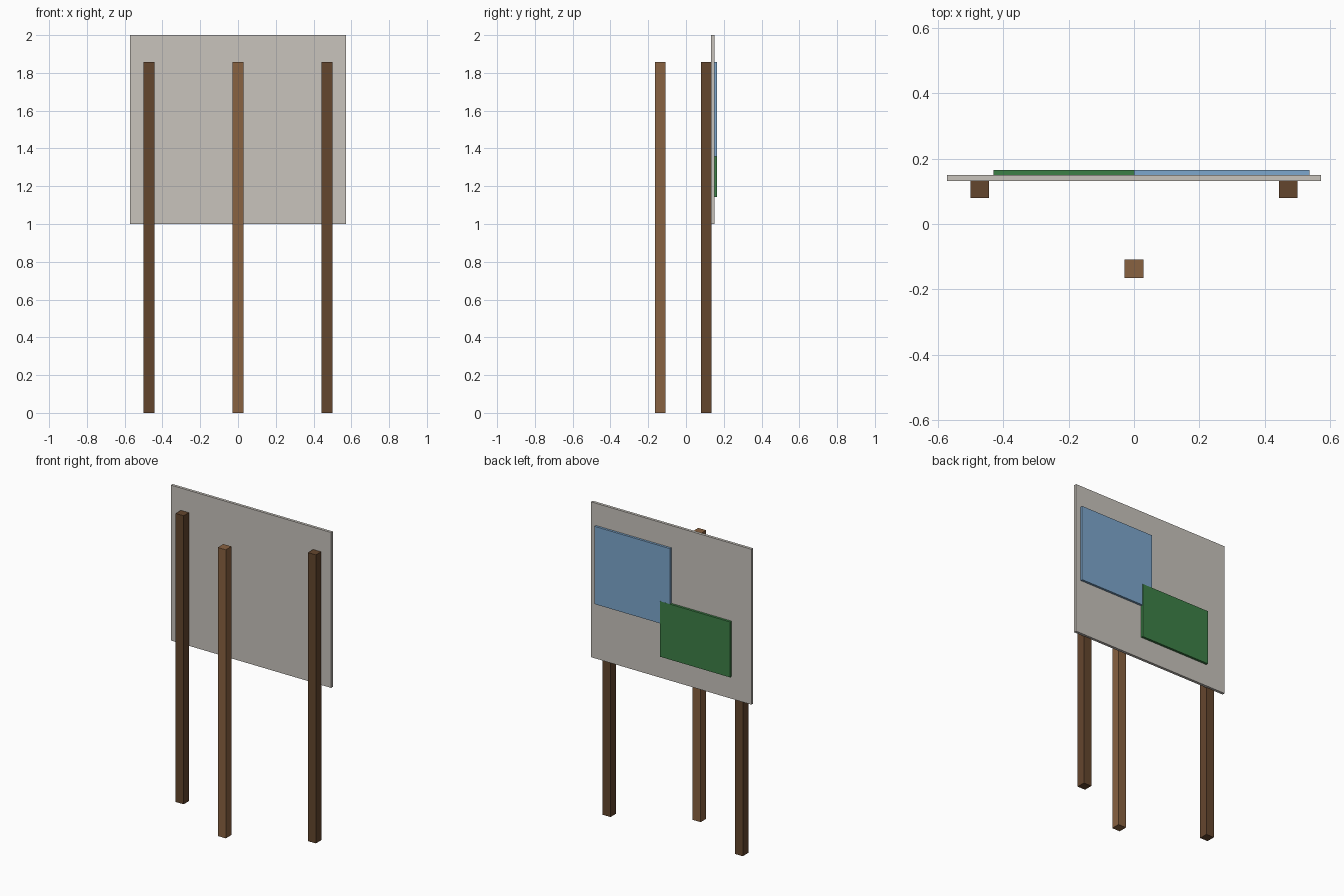
import bpy

# Remove the default cube
cube = bpy.data.objects.get("Cube")
if cube:
    bpy.data.objects.remove(cube, do_unlink=True)


def make_material(name, rgb):
    mat = bpy.data.materials.new(name)
    mat.use_nodes = True
    mat.diffuse_color = (*rgb, 1)
    mat.node_tree.nodes["Principled BSDF"].inputs["Base Color"].default_value = (*rgb, 1)
    return mat


def make_box(name, mat, x, y, z):
    """Box from (min, max) ranges on each axis."""
    spans = (x, y, z)
    bpy.ops.mesh.primitive_cube_add(size=1, location=[(a + b) / 2 for a, b in spans])
    obj = bpy.context.object
    obj.name = name
    obj.scale = [b - a for a, b in spans]
    bpy.ops.object.transform_apply(location=False, rotation=False, scale=True)
    obj.data.materials.append(mat)
    return obj


dark_wood = make_material("dark_wood", (0.127, 0.061, 0.027))
light_wood = make_material("light_wood", (0.25, 0.122, 0.053))
pale_grey = make_material("pale_grey", (0.58, 0.55, 0.505))
sky_blue = make_material("sky_blue", (0.205, 0.385, 0.61))
leaf_green = make_material("leaf_green", (0.046, 0.215, 0.062))

POST = 0.057
POST_TOP = 1.857

# Posts: a dark pair against the board and a lighter one standing in front
for side, sign in (("left", 1), ("right", -1)):
    mid = sign * 0.471
    make_box(side + "_post", dark_wood, (mid - POST / 2, mid + POST / 2),
             (0.079, 0.079 + POST), (0, POST_TOP))
make_box("front_post", light_wood, (-POST / 2, POST / 2),
         (-0.165, -0.165 + POST), (0, POST_TOP))

# Board
make_box("board", pale_grey, (-0.571, 0.571), (0.132, 0.15), (1, 2))

# Two overlapping panels on the back of the board
make_box("blue_panel", sky_blue, (0, 0.536), (0.148, 0.1645), (1.357, 1.857))
make_box("green_panel", leaf_green, (-0.429, 0.071), (0.148, 0.165), (1.143, 1.5))
